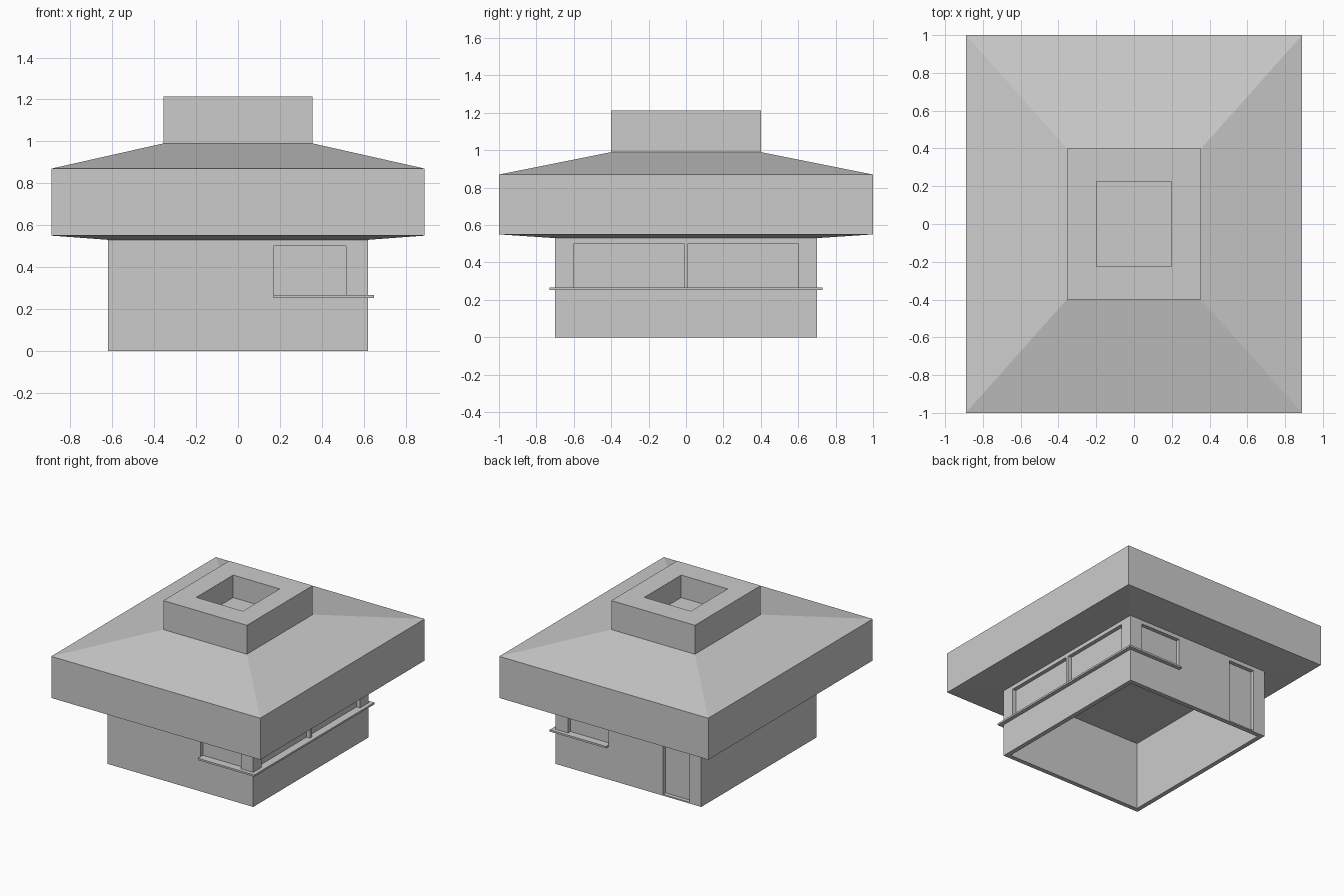
import bpy, bmesh

if "Cube" in bpy.data.objects:
    bpy.data.objects.remove(bpy.data.objects["Cube"])


def finish(bm, name):
    bmesh.ops.recalc_face_normals(bm, faces=bm.faces)
    mesh = bpy.data.meshes.new(name)
    bm.to_mesh(mesh)
    bm.free()
    obj = bpy.data.objects.new(name, mesh)
    bpy.context.collection.objects.link(obj)
    return obj


def loft(name, rings, closed=False):
    """Join rectangles (half x, half y, z); cap the ends or close into a tube."""
    bm = bmesh.new()
    loops = [[bm.verts.new((sx * x, sy * y, z))
              for sx, sy in ((-1, -1), (1, -1), (1, 1), (-1, 1))]
             for x, y, z in rings]
    pairs = list(zip(loops, loops[1:]))
    if closed:
        pairs.append((loops[-1], loops[0]))
    else:
        bm.faces.new(loops[0])
        bm.faces.new(loops[-1])
    for a, b in pairs:
        for i in range(4):
            j = (i + 1) % 4
            bm.faces.new((a[i], a[j], b[j], b[i]))
    return finish(bm, name)


def box(name, x0, x1, y0, y1, z0, z1):
    bm = bmesh.new()
    bmesh.ops.create_cube(bm, size=1)
    for v in bm.verts:
        v.co = (x1 if v.co.x > 0 else x0,
                y1 if v.co.y > 0 else y0,
                z1 if v.co.z > 0 else z0)
    return finish(bm, name)


HX, HY = 0.62, 0.70      # wall half sizes
DEPTH = 0.03             # recess depth

# Roof block, sloping top and hollow chimney
loft("roof_and_chimney", [
    (HX, HY, 0.53), (0.89, 1.0, 0.55), (0.89, 1.0, 0.87),
    (0.356, 0.4, 0.99), (0.356, 0.4, 1.213),
    (0.198, 0.224, 1.213), (0.198, 0.224, 1.04)])

# Hollow wall ring, open underneath
wall = 0.035
walls = loft("walls", [
    (HX, HY, 0), (HX, HY, 0.535),
    (HX - wall, HY - wall, 0.535), (HX - wall, HY - wall, 0)], closed=True)

# Window and door recesses
cutters = []
for s in (-1, 1):
    ya, yb = sorted((s * (HY - DEPTH), s * (HY + 0.1)))
    cutters.append(box("end_window_cutter", 0.17, 0.515, ya, yb, 0.258, 0.5))
    ya, yb = sorted((s * 0.012, s * 0.6))
    cutters.append(box("side_window_cutter", HX - DEPTH, HX + 0.1, ya, yb, 0.258, 0.5))
cutters.append(box("door_cutter", -0.52, -0.295, HY - DEPTH, HY + 0.1, 0.01, 0.5))

bpy.context.view_layer.objects.active = walls
for c in cutters:
    mod = walls.modifiers.new("recess", 'BOOLEAN')
    mod.operation = 'DIFFERENCE'
    mod.solver = 'EXACT'
    mod.object = c
    bpy.ops.object.modifier_apply(modifier=mod.name)
    bpy.data.objects.remove(c)

# Sill wrapping round three sides
bm = bmesh.new()
half = [(0.17, 0.668), (0.17, 0.73), (0.65, 0.73)]
inner = (0.588, 0.668)
outline = [(x, -y) for x, y in half] + [(x, y) for x, y in reversed(half)]
outline += [inner, (inner[0], -inner[1])]
face = bm.faces.new([bm.verts.new((x, y, 0.252)) for x, y in outline])
top = bmesh.ops.extrude_face_region(bm, geom=[face])["geom"]
bmesh.ops.translate(bm, vec=(0, 0, 0.014),
                    verts=[g for g in top if isinstance(g, bmesh.types.BMVert)])
finish(bm, "window_sill")
